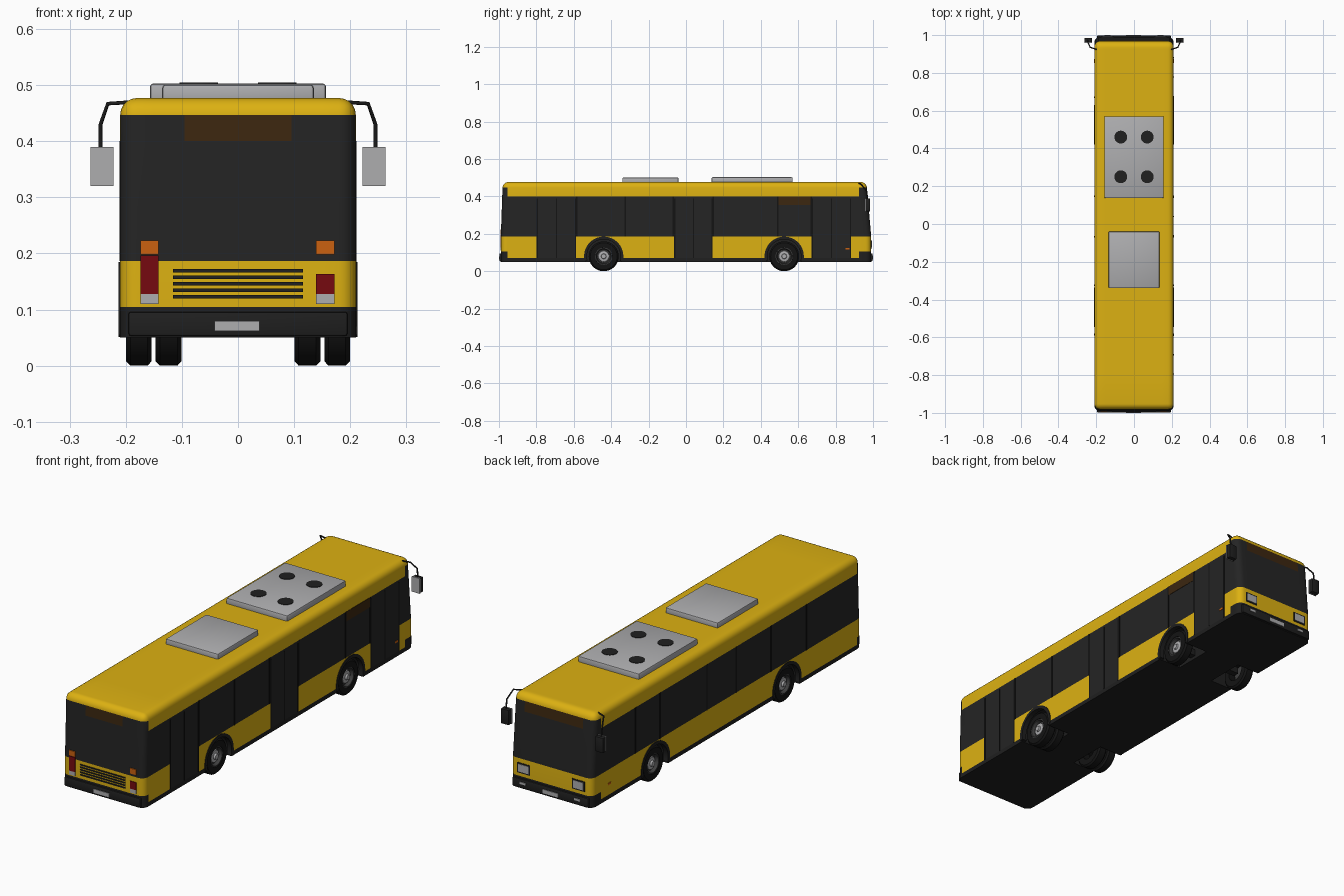
import bpy, bmesh, math
from mathutils import Vector

if "Cube" in bpy.data.objects:
    bpy.data.objects.remove(bpy.data.objects["Cube"])


def material(name, r, g, b):
    m = bpy.data.materials.new(name)
    m.use_nodes = True
    m.diffuse_color = (r, g, b, 1)
    m.node_tree.nodes["Principled BSDF"].inputs["Base Color"].default_value = (r, g, b, 1)
    return m


YELLOW = material("yellow paint", 0.72, 0.44, 0.006)
GLASS = material("dark glass", 0.018, 0.018, 0.018)
TRIM = material("black trim", 0.014, 0.014, 0.014)
RUBBER = material("tyre rubber", 0.007, 0.007, 0.007)
GREY = material("light grey", 0.42, 0.42, 0.43)
STEEL = material("dark steel", 0.05, 0.05, 0.05)
BROWN = material("destination brown", 0.045, 0.02, 0.005)
RED = material("lamp red", 0.18, 0.003, 0.005)
ORANGE = material("lamp orange", 0.6, 0.12, 0.005)
WHEEL_Y = {"rear": -0.44, "front": 0.525}
WHEEL_Z = 0.08


def finish(name, bm, mats, smooth=True):
    bmesh.ops.recalc_face_normals(bm, faces=bm.faces)
    mesh = bpy.data.meshes.new(name)
    bm.to_mesh(mesh)
    bm.free()
    for m in mats:
        mesh.materials.append(m)
    ob = bpy.data.objects.new(name, mesh)
    bpy.context.collection.objects.link(ob)
    if smooth:
        shade(ob)
    return ob


def shade(ob):
    bpy.ops.object.select_all(action="DESELECT")
    ob.select_set(True)
    bpy.context.view_layer.objects.active = ob
    bpy.ops.object.shade_smooth_by_angle(angle=math.radians(35))


def box(name, mat, xs, ys, zs, bevel=0):
    bm = bmesh.new()
    bmesh.ops.create_cube(bm, size=1)
    for v in bm.verts:
        v.co = Vector([(r[0] + r[1]) / 2 + c * (r[1] - r[0]) for c, r in zip(v.co, (xs, ys, zs))])
    if bevel:
        bmesh.ops.bevel(bm, geom=bm.edges[:], offset=bevel, segments=2, profile=0.5, affect="EDGES")
    return finish(name, bm, [mat], bool(bevel))


def lathe(name, mat, profile, y, side, steps=36):
    # profile of (radius, x) turned around the axle
    bm = bmesh.new()
    vs = [bm.verts.new((side * x, y, WHEEL_Z + r)) for r, x in profile]
    es = [bm.edges.new(p) for p in zip(vs, vs[1:])]
    bmesh.ops.spin(bm, geom=vs + es, cent=(0, y, WHEEL_Z), axis=(1, 0, 0),
                   angle=math.tau, steps=steps)
    bmesh.ops.remove_doubles(bm, verts=bm.verts, dist=0.0002)
    return finish(name, bm, [mat])


def extrude_x(points, x0, x1):
    bm = bmesh.new()
    face = bm.faces.new([bm.verts.new((x0, y, z)) for y, z in points])
    out = bmesh.ops.extrude_face_region(bm, geom=[face])
    for v in out["geom"]:
        if isinstance(v, bmesh.types.BMVert):
            v.co.x = x1
    bmesh.ops.recalc_face_normals(bm, faces=bm.faces)
    return bm


# body shell: side profile, rounded corners, split along the colour borders
DOORS = [(-0.795, -0.59), (-0.06, 0.14), (0.675, 0.88)]
FRONT, REAR = 0.925, -0.955
bm = extrude_x([(-0.99, 0.05), (-0.99, 0.187), (-0.98, 0.477), (0.965, 0.477),
                (0.99, 0.187), (0.99, 0.05)], -0.21, 0.21)
edges = [e for e in bm.edges
         if abs(e.verts[0].co.z - e.verts[1].co.z) > 0.01 or e.verts[0].co.z > 0.4]
bmesh.ops.bevel(bm, geom=edges, offset=0.03, segments=5, profile=0.5, affect="EDGES")
cuts = [("z", z) for z in (0.07, 0.105, 0.187, 0.40, 0.447)]
cuts += [("y", y) for door in DOORS for y in door] + [("y", FRONT), ("y", REAR)]
cuts += [("x", x) for x in (-0.15, -0.095, 0.095, 0.15)]
for axis, value in cuts:
    n = Vector([float(axis == a) for a in "xyz"])
    bmesh.ops.bisect_plane(bm, geom=bm.verts[:] + bm.edges[:] + bm.faces[:],
                           dist=1e-5, plane_co=n * value, plane_no=n)


def body_colour(f):
    x, y, z = f.calc_center_median()
    front, end = y > FRONT, y > FRONT or y < REAR
    if z < 0.07 or f.normal.z < -0.5 or (end and z < 0.105):
        return 2
    if end and 0.40 < z < 0.447 and abs(x) < (0.15 if front else 0.095):
        return 3
    if 0.187 < z < (0.447 if end else 0.40):
        return 1
    if x > 0.17 and z < 0.40 and any(a < y < b for a, b in DOORS):
        return 1
    return 0


for f in bm.faces:
    f.material_index = body_colour(f)
body_mats = [YELLOW, GLASS, TRIM, BROWN]
body = finish("body", bm, body_mats, False)

# wheel wells
for y in WHEEL_Y.values():
    for side in (-1, 1):
        ring = [(y + 0.098 * math.cos(a), WHEEL_Z + 0.098 * math.sin(a))
                for a in [i * math.tau / 40 for i in range(40)]]
        bm = extrude_x(ring, side * 0.093, side * 0.26)
        for f in bm.faces:
            f.material_index = 2
        cutter = finish("well_cutter", bm, body_mats, False)
        cutter.hide_render = True
        mod = body.modifiers.new("well", "BOOLEAN")
        mod.operation, mod.solver, mod.object = "DIFFERENCE", "EXACT", cutter
        bpy.context.view_layer.objects.active = body
        bpy.ops.object.modifier_apply(modifier=mod.name)
        bpy.data.objects.remove(cutter)
shade(body)

# wheels, arch lips and axles
TYRE = [(0.044, 0), (0.072, 0), (0.08, 0.007), (0.08, 0.038), (0.072, 0.046), (0.046, 0.046), (0.044, 0)]
for end, y in WHEEL_Y.items():
    for side, label in ((1, "left"), (-1, "right")):
        for x in ((0.154, 0.101) if end == "rear" else (0.154,)):
            lathe(f"{end}_{label}_tyre", RUBBER, [(r, x + d) for r, d in TYRE], y, side)
        lathe(f"{end}_{label}_rim", STEEL, [(0.046, 0.198), (0.041, 0.198), (0.036, 0.182), (0, 0.182)], y, side)
        lathe(f"{end}_{label}_hub", GREY, [(0.03, 0.182), (0.028, 0.19), (0.014, 0.192),
                                           (0.012, 0.2), (0, 0.2)], y, side, 20)
        arc = [math.radians(a) for a in range(-16, 197, 6)]
        pts = [(y + r * math.cos(a), WHEEL_Z + r * math.sin(a))
               for r, seq in ((0.105, arc), (0.09, arc[::-1])) for a in seq]
        finish(f"{end}_{label}_arch_lip", extrude_x(pts, side * 0.19, side * 0.213), [TRIM])
    box(f"{end}_axle", TRIM, (-0.16, 0.16), (y - 0.015, y + 0.015), (0.065, 0.095))

# side pillars, door seams, destination panel and indicators
for side, label in ((1, "left"), (-1, "right")):
    wall = sorted((side * 0.207, side * 0.2115))
    for y in (-0.585, -0.325, -0.067, 0.147, 0.49, 0.67):
        box(f"{label}_pillar", RUBBER, wall, (y - 0.004, y + 0.004), (0.187, 0.40))
    box(f"{label}_indicator", ORANGE, wall, (0.852, 0.874), (0.116, 0.125))
for a, b in DOORS:
    for y in (a, (a + b) / 2, b):
        box("door_seam", RUBBER, (0.207, 0.2115), (y - 0.003, y + 0.003), (0.07, 0.39))
box("side_destination", BROWN, (0.207, 0.2115), (0.494, 0.666), (0.355, 0.40))

# roof units
box("roof_cooler", GREY, (-0.157, 0.157), (0.137, 0.57), (0.465, 0.503), 0.006)
box("roof_hatch", GREY, (-0.135, 0.135), (-0.34, -0.04), (0.465, 0.501), 0.006)
for x in (-0.07, 0.07):
    for y in (0.25, 0.46):
        bm = bmesh.new()
        bmesh.ops.create_cone(bm, cap_ends=True, segments=28, radius1=0.034, radius2=0.034, depth=0.004)
        bmesh.ops.translate(bm, verts=bm.verts, vec=(x, y, 0.503))
        finish("roof_fan", bm, [TRIM])


# plates on the end walls
def end_plate(name, mat, end, xs, zs, out=0.99):
    box(name, mat, xs, sorted((end * (out - 0.003), end * (out + 0.003))), zs)


for end, label in ((-1, "rear"), (1, "front")):
    ys = sorted((end * 0.97, end * 0.997))
    box(f"{label}_bumper", TRIM, (-0.195, 0.195), ys, (0.053, 0.096), 0.004)
    end_plate(f"{label}_number_plate", GREY, end, (-0.042, 0.038), (0.062, 0.08), 0.997)
for i in range(5):
    z = 0.123 + i * 0.0116
    end_plate("engine_grille_slat", TRIM, -1, (-0.116, 0.116), (z - 0.003, z + 0.003))
for xs, red_top in (((-0.174, -0.142), 0.196), ((0.139, 0.172), 0.163)):
    end_plate("reverse_lamp", GREY, -1, xs, (0.11, 0.128))
    end_plate("tail_lamp", RED, -1, xs, (0.128, red_top))
    end_plate("rear_indicator", ORANGE, -1, xs, (0.198, 0.223))
for s in (-1, 1):
    end_plate("headlamp_surround", TRIM, 1, sorted((s * 0.108, s * 0.173)), (0.12, 0.167), 0.989)
    end_plate("headlamp", GREY, 1, sorted((s * 0.114, s * 0.167)), (0.126, 0.161), 0.991)
    end_plate("fog_lamp", GREY, 1, sorted((s * 0.125, s * 0.155)), (0.073, 0.083), 0.997)

# mirrors on bent arms
for s, label in ((1, "left"), (-1, "right")):
    curve = bpy.data.curves.new(f"{label}_mirror_arm", "CURVE")
    curve.dimensions = "3D"
    curve.bevel_depth = 0.0035
    curve.bevel_resolution = 2
    curve.use_fill_caps = True
    path = [(0.185, 0.92, 0.47), (0.232, 0.935, 0.467), (0.245, 0.965, 0.43), (0.245, 0.972, 0.38)]
    spline = curve.splines.new("POLY")
    spline.points.add(len(path) - 1)
    for p, (x, y, z) in zip(spline.points, path):
        p.co = (s * x, y, z, 1)
    curve.materials.append(TRIM)
    bpy.context.collection.objects.link(bpy.data.objects.new(curve.name, curve))
    xs = sorted((s * 0.222, s * 0.263))
    box(f"{label}_mirror_housing", TRIM, xs, (0.962, 0.985), (0.32, 0.39), 0.004)
    box(f"{label}_mirror_glass", GREY, xs, (0.958, 0.963), (0.32, 0.39))
